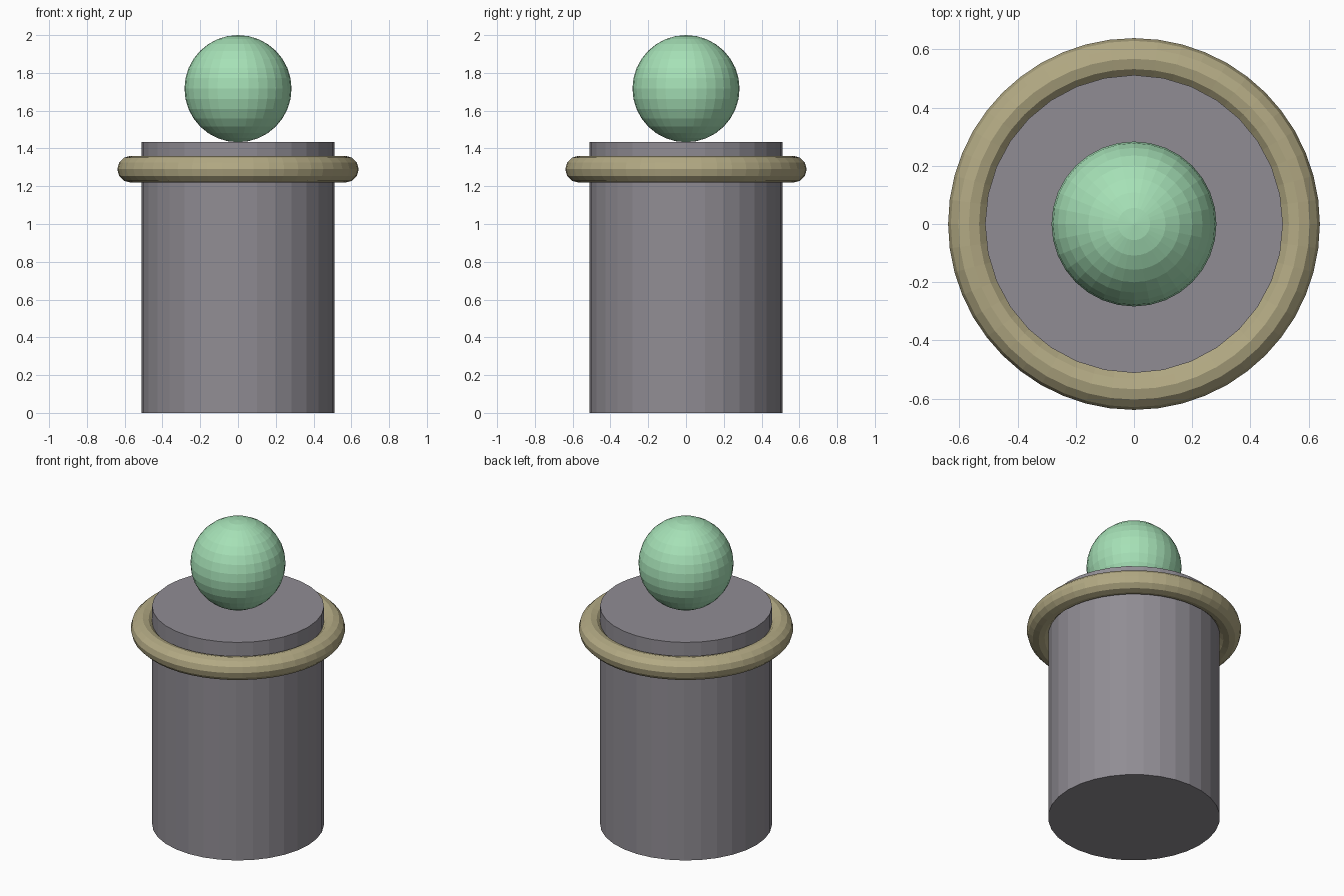
import bpy

if "Cube" in bpy.data.objects:
    bpy.data.objects.remove(bpy.data.objects["Cube"])


def colour(name, rgb):
    mat = bpy.data.materials.new(name)
    mat.diffuse_color = (*rgb, 1.0)
    mat.use_nodes = True
    mat.node_tree.nodes["Principled BSDF"].inputs["Base Color"].default_value = mat.diffuse_color
    return mat


def finish(name, mat):
    obj = bpy.context.object
    obj.name = name
    obj.data.materials.append(mat)
    bpy.ops.object.shade_flat()
    return obj


HEIGHT = 1.433   # top of the column
BALL_R = 0.2835

# Column
bpy.ops.mesh.primitive_cylinder_add(vertices=32, radius=0.512, depth=HEIGHT,
                                    location=(0, 0, HEIGHT / 2))
finish("column", colour("warm grey", (0.28, 0.265, 0.295)))

# Ring around the upper part of the column
bpy.ops.mesh.primitive_torus_add(major_segments=48, minor_segments=12,
                                 major_radius=0.568, minor_radius=0.071,
                                 location=(0, 0, 1.29))
finish("ring", colour("khaki", (0.45, 0.40, 0.23)))

# Ball resting on top
bpy.ops.mesh.primitive_uv_sphere_add(segments=32, ring_count=16, radius=BALL_R,
                                     location=(0, 0, HEIGHT + BALL_R))
finish("ball", colour("mint green", (0.38, 0.75, 0.47)))
